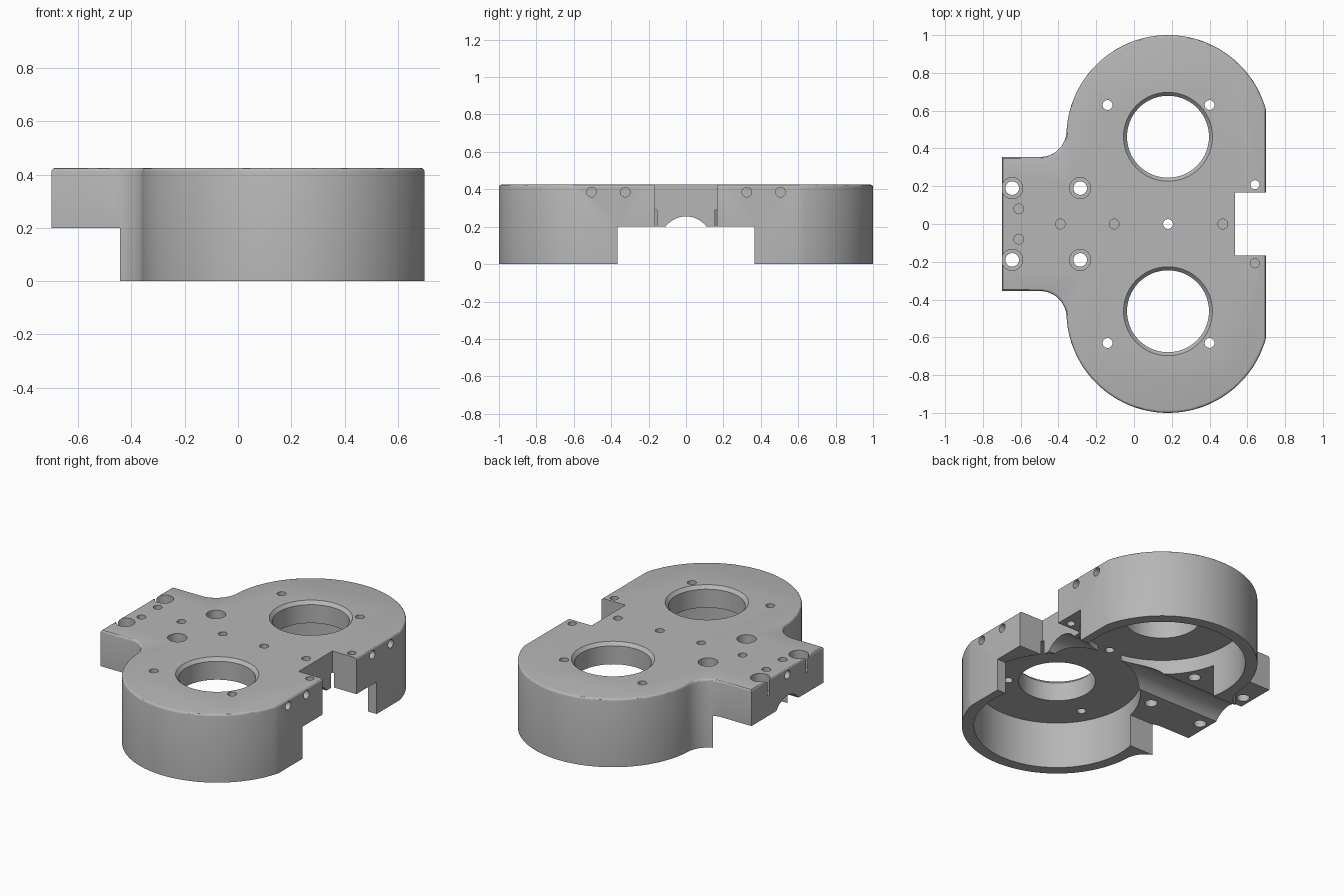
import bpy, bmesh, math
from mathutils import Vector, Matrix

cube = bpy.data.objects.get("Cube")
if cube:
    bpy.data.objects.remove(cube, do_unlink=True)

TOP, LX, LY, LR = 0.425, 0.18, 0.462, 0.538   # height, lobe centre and radius
RIGHT, LEFT, BLOCK_Y, FILLET = 0.70, -0.70, 0.355, 0.14
PLATE_Z, POCKET_Z = 0.20, 0.29

grey = bpy.data.materials.new("machined_grey")
grey.use_nodes = True
tone = (0.47, 0.47, 0.47, 1)
grey.diffuse_color = tone
grey.node_tree.nodes["Principled BSDF"].inputs["Base Color"].default_value = tone


def finish(bm, name):
    bmesh.ops.recalc_face_normals(bm, faces=bm.faces[:])
    mesh = bpy.data.meshes.new(name)
    bm.to_mesh(mesh)
    bm.free()
    mesh.materials.append(grey)
    obj = bpy.data.objects.new(name, mesh)
    bpy.context.collection.objects.link(obj)
    return obj


def arc(cx, cy, r, start, end, steps):
    return [(cx + r * math.cos(start + (end - start) * i / steps),
             cy + r * math.sin(start + (end - start) * i / steps))
            for i in range(steps + 1)]


# Half outline, from the flat side around the lobe and through the fillet
fy = BLOCK_Y + FILLET
fx = LX - math.sqrt((LR + FILLET) ** 2 - (fy - LY) ** 2)
join = math.atan2(fy - LY, fx - LX)
half = arc(LX, LY, LR, math.acos((RIGHT - LX) / LR), join, 56)
half += arc(fx, fy, FILLET, join - math.pi, -math.pi / 2, 14)[1:]
half.append((LEFT, BLOCK_Y))
outline = half + [(x, -y) for x, y in reversed(half)]

# Solid body with a rounded top edge
bm = bmesh.new()
base = bm.faces.new([bm.verts.new((x, y, 0)) for x, y in outline])
up = bmesh.ops.extrude_face_region(bm, geom=[base])["geom"]
bmesh.ops.translate(bm, vec=(0, 0, TOP), verts=[v for v in up if isinstance(v, bmesh.types.BMVert)])
rim = [e for e in bm.edges if all(v.co.z > TOP - 0.001 for v in e.verts)]
bmesh.ops.bevel(bm, geom=rim, offset=0.014, segments=3, profile=0.5, affect='EDGES')
body = finish(bm, "gearbox_housing")


def cut(cutter):
    cutter.hide_render = True
    mod = body.modifiers.new("cut", 'BOOLEAN')
    mod.operation, mod.solver, mod.object = 'DIFFERENCE', 'EXACT', cutter
    bpy.context.view_layer.objects.active = body
    bpy.ops.object.modifier_apply(modifier=mod.name)
    bpy.data.objects.remove(cutter, do_unlink=True)


def cut_box(lo, hi):
    lo, hi = Vector(lo), Vector(hi)
    bm = bmesh.new()
    bmesh.ops.create_cube(bm, size=1, matrix=Matrix.Translation((lo + hi) / 2) @ Matrix.Diagonal((*(hi - lo), 1)))
    cut(finish(bm, "box_cutter"))


def cut_round(start, end, r1, r2=None, sides=24):
    start, end = Vector(start), Vector(end)
    axis = end - start
    turn = axis.to_track_quat('Z', 'Y').to_matrix().to_4x4()
    bm = bmesh.new()
    bmesh.ops.create_cone(bm, cap_ends=True, segments=sides, radius1=r1, radius2=r2 or r1,
                          depth=axis.length, matrix=Matrix.Translation((start + end) / 2) @ turn)
    cut(finish(bm, "round_cutter"))


def drill(x, y, r, bottom=-0.1):
    cut_round((x, y, bottom), (x, y, TOP + 0.1), r)


# Underside channel, shaft groove and side notch
cut_box((-1, -0.366, -0.1), (1, 0.366, PLATE_Z))
cut_round((-1, 0, 0.1175), (1, 0, 0.1175), 0.1375, sides=48)
cut_box((0.535, -0.167, -0.1), (1, 0.167, 1))

for s in (1, -1):
    # Round pockets and chamfered bearing holes
    cut_round((LX, s * LY, -0.1), (LX, s * LY, POCKET_Z), 0.47, sides=96)
    cut_round((LX, s * LY, 0.1), (LX, s * LY, 0.6), 0.217, sides=64)
    cut_round((LX, s * LY, TOP - 0.02), (LX, s * LY, TOP + 0.005), 0.217, 0.24, sides=64)
    # Lobe screw holes
    for x in (-0.14, 0.4):
        drill(x, s * 0.63, 0.026)
    # Counterbored bolt holes
    for x in (-0.645, -0.285):
        drill(x, s * 0.19, 0.036)
        drill(x, s * 0.19, 0.056, TOP - 0.1)
    drill(-0.61, s * 0.08, 0.026, TOP - 0.1)
    # Holes in the flat side
    for y in (0.325, 0.505):
        cut_round((0.6, s * y, 0.385), (0.8, s * y, 0.385), 0.026)

# Centre line holes, corner holes and end hole
drill(LX, 0, 0.026)
for x in (-0.39, -0.105, 0.47):
    drill(x, 0, 0.026, TOP - 0.1)
drill(0.64, 0.208, 0.024)
drill(0.64, -0.208, 0.024, TOP - 0.1)
cut_round((-0.8, 0, 0.385), (-0.6, 0, 0.385), 0.026)

bpy.ops.object.select_all(action='DESELECT')
body.select_set(True)
bpy.context.view_layer.objects.active = body
bpy.ops.object.shade_smooth_by_angle(angle=math.radians(30))
